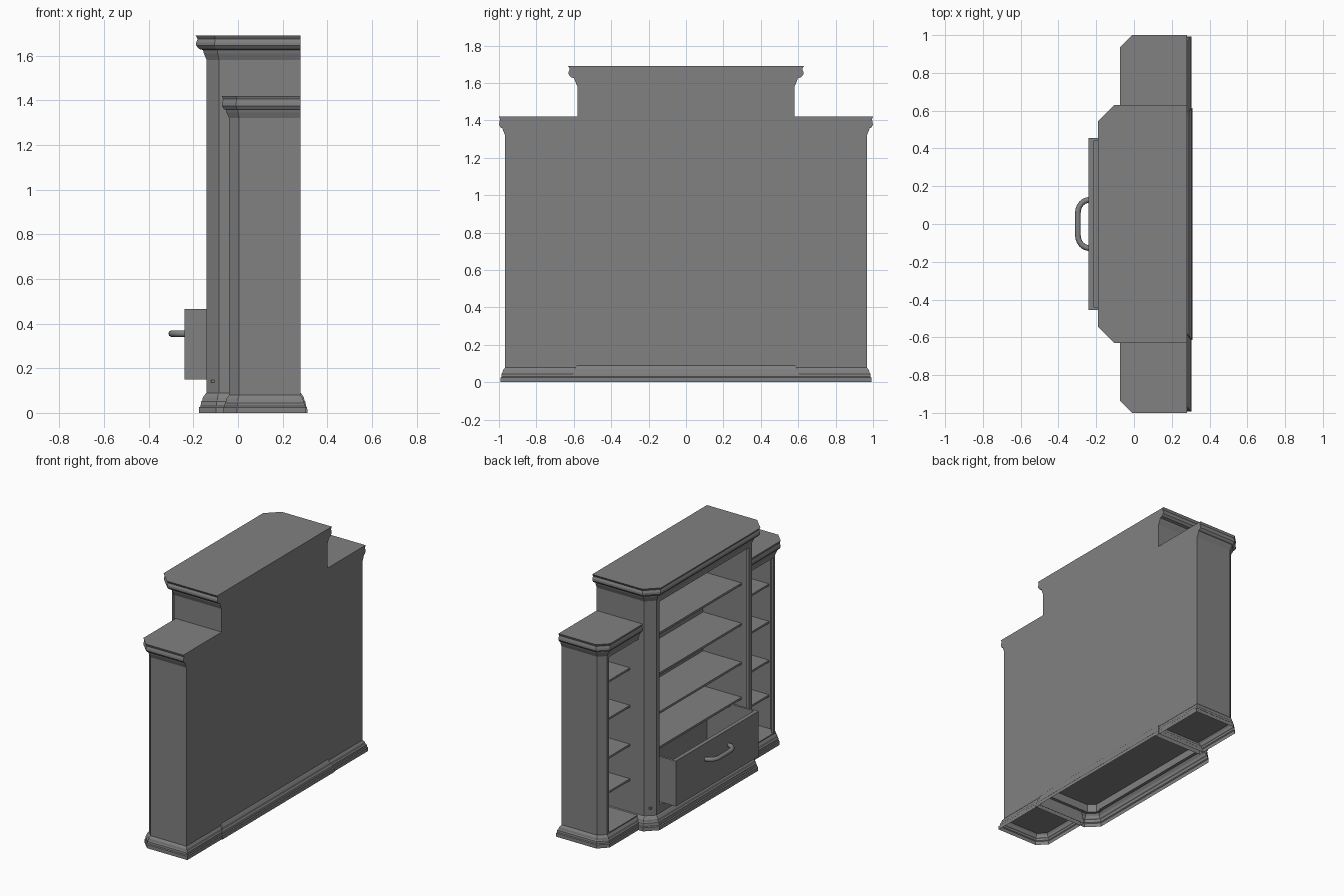
import bpy, bmesh, math

if "Cube" in bpy.data.objects:
    bpy.data.objects.remove(bpy.data.objects["Cube"])

BACK = 0.28
grey = bpy.data.materials.new("dark_grey")
grey.diffuse_color = (0.22, 0.22, 0.22, 1)
grey.use_nodes = True
grey.node_tree.nodes["Principled BSDF"].inputs["Base Color"].default_value = grey.diffuse_color


def finish(name, bm, mirror=False):
    bmesh.ops.recalc_face_normals(bm, faces=bm.faces)
    me = bpy.data.meshes.new(name)
    bm.to_mesh(me)
    bm.free()
    me.materials.append(grey)
    ob = bpy.data.objects.new(name, me)
    bpy.context.collection.objects.link(ob)
    if mirror:
        m = ob.modifiers.new("mirror", 'MIRROR')
        m.use_axis = (False, True, False)
    return ob


def loft(name, loops, caps=True, mirror=False):
    """Skin a stack of equal-length loops, with or without end caps."""
    bm = bmesh.new()
    rows = [[bm.verts.new(p) for p in lp] for lp in loops]
    n = len(rows[0])
    for a, b in zip(rows, rows[1:]):
        for i in range(n):
            j = (i + 1) % n
            bm.faces.new((a[i], a[j], b[j], b[i]))
    if caps:
        bm.faces.new(rows[0])
        bm.faces.new(rows[-1])
    return finish(name, bm, mirror)


def prism(name, pts, z0, z1, mirror=False):
    return loft(name, [[(x, y, z) for x, y in pts] for z in (z0, z1)], mirror=mirror)


def box(name, x0, x1, y0, y1, z0, z1, mirror=False):
    return prism(name, [(x0, y0), (x1, y0), (x1, y1), (x0, y1)], z0, z1, mirror)


def center_plan(z, o, back):
    """Centre bay outline with two chamfered front corners, offset by o."""
    xf, y, c, xb = -0.14 - o, 0.58 + o, 0.055 + 0.586 * o, BACK + back * o
    half = [(xb, y), (xf + c, y), (xf, y - c)]
    return [(px, py, z) for px, py in half + [(a, -b) for a, b in half[::-1]]]


def side_plan(z, o, back):
    """Side bay outline with one chamfered outer front corner."""
    xf, y, c, xb = -0.04 - o, 0.967 + o, 0.045 + 0.586 * o, BACK + back * o
    return [(px, py, z) for px, py in
            [(xb, y), (xf + c, y), (xf, y - c), (xf, .58), (xb, .58)]]


# cornices: flat at the back, profile as (height, offset)
top_c = [(1.56, 0), (1.58, 0), (1.61, .013), (1.625, .017), (1.63, .035),
         (1.645, .047), (1.66, .047), (1.675, .041), (1.69, .05)]
top_s = [(1.305, 0), (1.32, 0), (1.345, .011), (1.358, .015), (1.362, .024),
         (1.375, .032), (1.39, .031), (1.405, .027), (1.42, .033)]
loft("center_cornice", [center_plan(z, o, 0) for z, o in top_c])
loft("side_cornices", [side_plan(z, o, 0) for z, o in top_s], mirror=True)

# base mouldings: open-bottomed shells that also flare at the back
base_c = [(0, .035), (.025, .034), (.03, .028), (.05, .025),
          (.055, .02), (.07, .017), (.085, .006), (.09, 0)]
base_s = [(0, .025), (.025, .025), (.03, .02), (.045, .019),
          (.05, .014), (.065, .011), (.08, 0)]
loft("center_base", [center_plan(z, o, .88) for z, o in base_c], False)
loft("side_bases", [side_plan(z, o, 1.0) for z, o in base_s], False, True)

# upright walls with chamfered front corner and narrow face frame
prism("center_walls", [(.26, .58), (-.085, .58), (-.14, .525), (-.14, .49),
                       (-.12, .49), (-.12, .517), (-.078, .56), (.26, .56)],
      .08, 1.57, True)
prism("side_walls", [(.26, .967), (.005, .967), (-.04, .922), (-.04, .905),
                     (-.022, .905), (-.022, .914), (.012, .947), (.26, .947)],
      .075, 1.31, True)

# back panels
box("center_back_panel", .26, BACK, -.58, .58, .08, 1.56)
box("side_back_panels", .26, BACK, .58, .967, .075, 1.305, True)

# floors (the drawer bay floor sits higher), and rail under the drawer
box("drawer_bay_floor", -.12, .26, -.56, .56, .135, .148)
prism("side_floors", [p[:2] for p in side_plan(0, -.002, 1)], .07, .085, True)
box("drawer_rail", -.14, -.12, -.50, .50, .085, .15)

# shelves
for i, z in enumerate((.467, .71, .98, 1.26)):
    box(f"center_shelf_{i + 1}", -.035, .26, -.56, .56, z - .015, z)
for i, z in enumerate((.32, .56, .83, 1.09)):
    box(f"side_shelves_{i + 1}", .025, .26, .58, .947, z - .014, z, True)

# pulled-out drawer: front, sides, back and bottom
box("drawer_front", -.24, -.213, -.455, .455, .15, .465)
box("drawer_sides", -.213, -.036, .44, .455, .15, .465, True)
box("drawer_inner_sides", -.036, .16, .44, .455, .15, .45, True)
box("drawer_back", .145, .16, -.44, .44, .15, .45)
box("drawer_bottom", -.213, .145, -.44, .44, .15, .165)

# handle: bowed round bar swept along a short path
cu = bpy.data.curves.new("drawer_handle_path", 'CURVE')
cu.dimensions = '3D'
cu.bevel_depth = .015
cu.bevel_resolution = 2
cu.use_fill_caps = True
cu.materials.append(grey)
arc = [(-.235 - .062 * math.sin(t), .06 + .068 * math.cos(t))
       for t in [math.pi / 2 * k / 6 for k in range(7)]]
path = arc + [(x, -y) for x, y in arc[::-1]]
sp = cu.splines.new('POLY')
sp.points.add(len(path) - 1)
for p, (x, y) in zip(sp.points, path):
    p.co = (x, y, .355, 1)
handle = bpy.data.objects.new("drawer_handle", cu)
bpy.context.collection.objects.link(handle)
